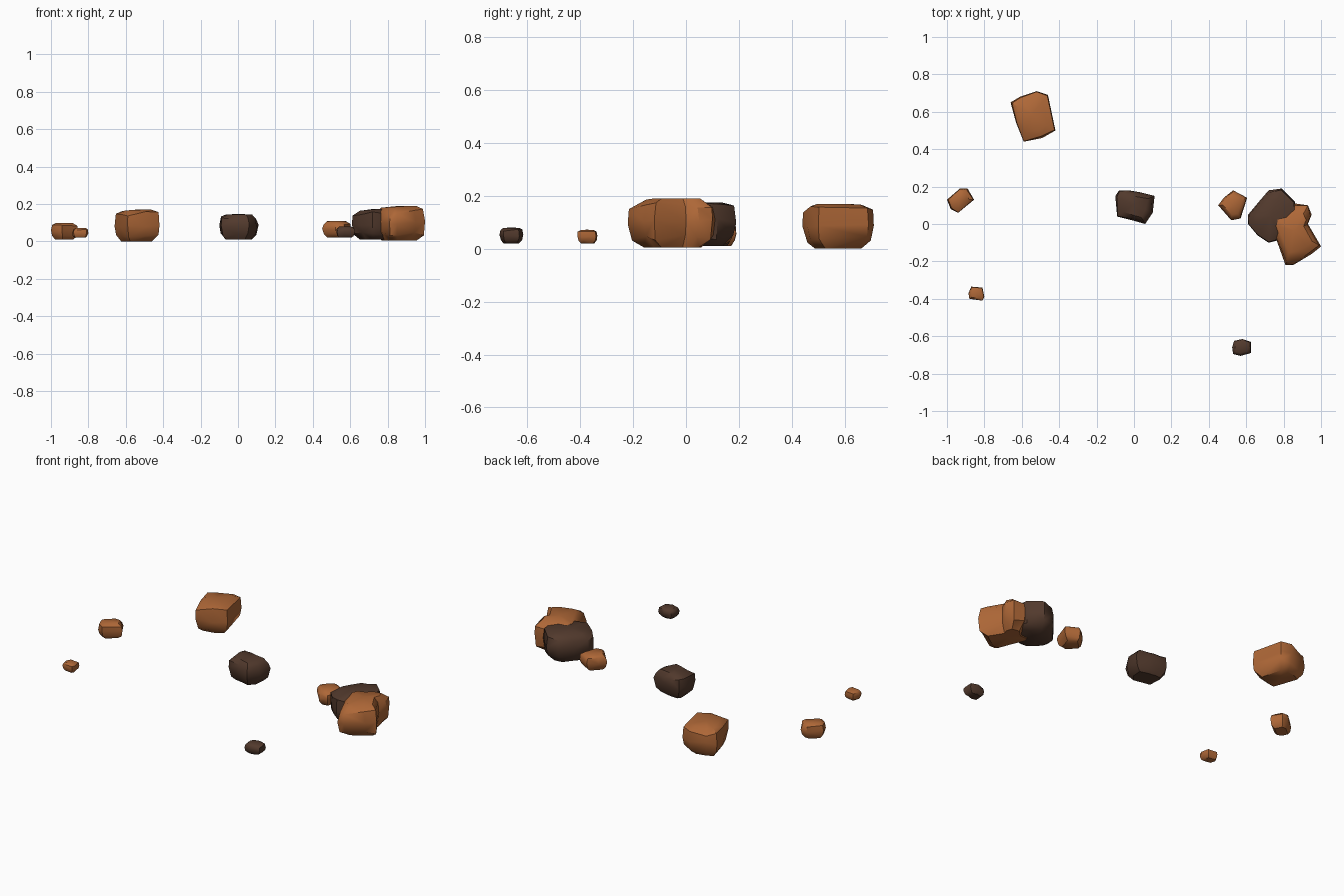
import bpy
import bmesh
import math
import random
from mathutils import Vector

cube = bpy.data.objects.get("Cube")
if cube:
    bpy.data.objects.remove(cube, do_unlink=True)


def make_material(name, colour):
    mat = bpy.data.materials.new(name)
    mat.use_nodes = True
    mat.diffuse_color = colour
    shader = mat.node_tree.nodes["Principled BSDF"]
    shader.inputs["Base Color"].default_value = colour
    shader.inputs["Roughness"].default_value = 0.9
    return mat


rust = make_material("rust orange stone", (0.42, 0.135, 0.038, 1))
umber = make_material("dark brown stone", (0.085, 0.042, 0.026, 1))

# Height fraction and outline scale of each ring, from base to crown
RINGS = ((0, 0.66), (0.2, 0.93), (0.52, 1), (0.84, 0.95), (0.98, 0.66))


def rock(name, mat, bottom, top, outline, slope=(0, 0), seed=1):
    """Loft a ground outline into a chipped boulder with a leaning crown."""
    rng = random.Random(seed)
    height = top - bottom
    points = [Vector((x, y, 0)) for x, y in outline]
    centre = sum(points, Vector()) / len(points)
    bm = bmesh.new()

    def lifted(offset, level):
        lean = slope[0] * offset.x + slope[1] * offset.y
        z = bottom + height * level + lean * level
        return centre + offset + Vector((0, 0, min(max(z, bottom), top)))

    rings = []
    for level, scale in RINGS:
        ring = []
        for p in points:
            chip = 1 if scale == 1 else rng.uniform(0.93, 1.04)
            wobble = 0 if level in (0, RINGS[-1][0]) else rng.uniform(-0.07, 0.07)
            ring.append(bm.verts.new(lifted((p - centre) * scale * chip, level + wobble)))
        rings.append(ring)

    # Skin the sides, then fan the base and crown
    count = len(points)
    for low, high in zip(rings, rings[1:]):
        for i in range(count):
            j = (i + 1) % count
            bm.faces.new((low[i], low[j], high[j], high[i]))
    for ring, level in ((rings[0], 0), (rings[-1], 1)):
        hub = bm.verts.new(lifted(Vector(), level))
        for i in range(count):
            bm.faces.new((ring[i], ring[(i + 1) % count], hub))

    bmesh.ops.triangulate(bm, faces=bm.faces[:])
    bmesh.ops.recalc_face_normals(bm, faces=bm.faces[:])
    mesh = bpy.data.meshes.new(name)
    bm.to_mesh(mesh)
    bm.free()
    mesh.materials.append(mat)
    obj = bpy.data.objects.new(name, mesh)
    bpy.context.collection.objects.link(obj)

    bpy.ops.object.select_all(action="DESELECT")
    obj.select_set(True)
    bpy.context.view_layer.objects.active = obj
    bpy.ops.object.shade_smooth_by_angle(angle=math.radians(42))
    return obj


# Large boulders
rock("back_boulder", rust, 0.0, 0.17,
     [(-.66, .65), (-.61, .68), (-.52, .71), (-.46, .69), (-.42, .5),
      (-.49, .46), (-.59, .44), (-.63, .54)], slope=(0.05, -0.03), seed=2)
rock("right_dark_boulder", umber, 0.01, 0.175,
     [(.61, 0), (.61, .05), (.66, .11), (.72, .18), (.79, .19), (.86, .12),
      (.87, 0), (.8, -.08), (.72, -.1), (.66, -.06)], slope=(0.1, 0), seed=3)
rock("right_orange_boulder", rust, 0.005, 0.19,
     [(.73, .05), (.8, .06), (.86, .11), (.93, .1), (.95, .05), (.93, 0),
      (1, -.12), (.95, -.16), (.85, -.22), (.81, -.22), (.76, -.08), (.72, 0)],
     slope=(0.06, 0), seed=4)

# Middle stone
rock("centre_dark_stone", umber, 0.01, 0.147,
     [(-.1, .15), (-.08, .18), (-.03, .18), (.03, .17), (.11, .15), (.1, .06),
      (.06, 0), (-.01, .02), (-.09, .04)], seed=5)

# Small stones
rock("left_stone", rust, 0.01, 0.1,
     [(-1, .13), (-.93, .19), (-.89, .19), (-.855, .13), (-.94, .06), (-.98, .08)],
     seed=6)
rock("right_stone", rust, 0.02, 0.11,
     [(.45, .1), (.48, .14), (.53, .18), (.605, .14), (.57, .03), (.52, .02)],
     seed=7)

# Pebbles
rock("front_left_pebble", rust, 0.02, 0.072,
     [(-.885, -.37), (-.87, -.335), (-.81, -.34), (-.8, -.39), (-.81, -.41),
      (-.88, -.4)], seed=8)
rock("front_right_pebble", umber, 0.02, 0.08,
     [(.525, -.66), (.535, -.625), (.58, -.615), (.625, -.63), (.625, -.69),
      (.57, -.705), (.53, -.695)], seed=9)
